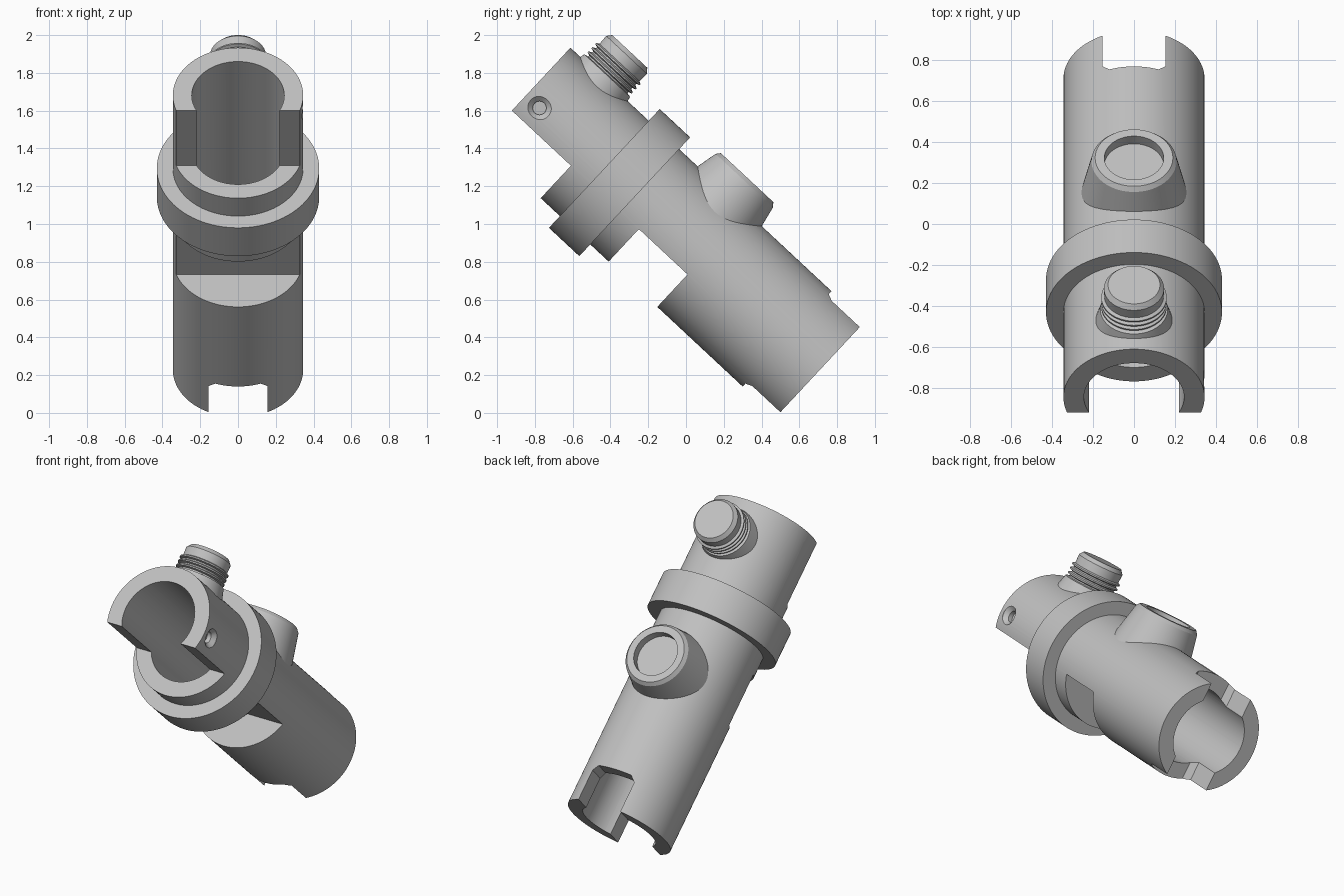
import bpy, bmesh, math
from mathutils import Matrix, Vector

if "Cube" in bpy.data.objects:
    bpy.data.objects.remove(bpy.data.objects["Cube"], do_unlink=True)

steel = bpy.data.materials.new("plain_grey")
steel.use_nodes = True
GREY = (0.53, 0.53, 0.53, 1)
steel.diffuse_color = GREY
steel.node_tree.nodes["Principled BSDF"].inputs["Base Color"].default_value = GREY

# Everything is built with the tube along local y, then tilted into place
TILT = math.radians(43)
PLACE = (Matrix.Translation((0, 0, -0.006)) @ Matrix.Rotation(-TILT, 4, 'X')
         @ Matrix.Translation((0, 0, 0.656)))
ALONG_Y = Matrix.Rotation(-math.pi / 2, 4, 'X')
ALONG_X = Matrix.Rotation(math.pi / 2, 4, 'Y')


def finish(bm, name):
    bmesh.ops.remove_doubles(bm, verts=bm.verts, dist=1e-5)
    bmesh.ops.recalc_face_normals(bm, faces=bm.faces)
    mesh = bpy.data.meshes.new(name)
    bm.to_mesh(mesh)
    bm.free()
    mesh.materials.append(steel)
    ob = bpy.data.objects.new(name, mesh)
    bpy.context.collection.objects.link(ob)
    return ob


def lathe(name, profile, matrix, closed=False, steps=96):
    """Spin (radius, height) points around z, then move by matrix."""
    bm = bmesh.new()
    verts = [bm.verts.new((r, 0, h)) for r, h in profile]
    edges = [bm.edges.new(pair) for pair in zip(verts, verts[1:])]
    if closed:
        edges.append(bm.edges.new((verts[-1], verts[0])))
    bmesh.ops.spin(bm, geom=verts + edges, cent=(0, 0, 0), axis=(0, 0, 1),
                   angle=math.tau, steps=steps, use_merge=True)
    bm.transform(matrix)
    return finish(bm, name)


def prism(name, outline, z0, z1):
    bm = bmesh.new()
    face = bm.faces.new([bm.verts.new((x, y, z0)) for x, y in outline])
    top = bmesh.ops.extrude_face_region(bm, geom=[face])["geom"]
    bmesh.ops.translate(bm, vec=(0, 0, z1 - z0),
                        verts=[v for v in top if isinstance(v, bmesh.types.BMVert)])
    return finish(bm, name)


def cut(ob, cutters):
    bpy.context.view_layer.objects.active = ob
    for c in cutters:
        c.hide_render = True
        mod = ob.modifiers.new("cut", 'BOOLEAN')
        mod.operation, mod.solver, mod.object = 'DIFFERENCE', 'EXACT', c
        bpy.ops.object.modifier_apply(modifier=mod.name)


R, BORE = 0.345, 0.245
TOP, END = -1.77, 0.359

# Solid tube, later hollowed and notched
tube = lathe("main_tube", [(0, TOP), (R, TOP), (R, END), (0, END)], ALONG_Y)
bore = lathe("bore_cutter", [(0, TOP - 1), (BORE, TOP - 1), (BORE, END + 1), (0, END + 1)], ALONG_Y)

# Open underside at the top end and a window below the collar
windows = []
for y0, y1 in ((TOP - 0.2, -1.342), (-0.85, -0.498)):
    windows.append(prism("window_cutter", [(-0.6, y0), (0.6, y0), (0.6, y1), (-0.6, y1)], -0.6, -0.11))

# Opposed slots with chamfered corners in the lower end
half = [(0.12, 0.12), (0.155, 0.155), (0.155, END + 0.2)]
slot = prism("slot_cutter", half + [(-x, y) for x, y in reversed(half)], -0.6, 0.6)

# Shallow countersunk holes on both sides
sinks = []
for side in (1, -1):
    at = Matrix.Translation((0, -1.672, 0)) @ Matrix.Rotation(0 if side > 0 else math.pi, 4, 'Z')
    sinks.append(lathe("sink_cutter", [(0, 0.29), (0.036, 0.29), (0.036, 0.318), (0.063, 0.343),
                                       (0.063, 0.4), (0, 0.4)], at @ ALONG_X, steps=32))

cut(tube, [bore, slot] + windows + sinks)

# Collar ring around the tube
collar = lathe("collar", [(0.3, -1.203), (0.43, -1.203), (0.43, -0.983), (0.3, -0.983)],
               ALONG_Y, closed=True)

# Tapered port boss with a recessed face
port = lathe("port_boss", [(0, 0.2), (0.263, 0.2), (0.208, 0.458), (0.19, 0.48), (0.145, 0.48),
                           (0.145, 0.425), (0, 0.425)],
             Matrix.Translation((0, -0.617, 0)), steps=72)
cut(port, [bore])

# Threaded stud on a flared foot
stud_profile = [(0, 0.26), (0.195, 0.26), (0.165, 0.37)]
for i in range(3):
    h = 0.375 + 0.03 * i
    stud_profile += [(0.142, h), (0.142, h + 0.008), (0.16, h + 0.014), (0.16, h + 0.022)]
stud_profile += [(0.145, 0.465), (0.147, 0.52), (0.127, 0.545), (0, 0.545)]
stud = lathe("threaded_stud", stud_profile, Matrix.Translation((0, -1.527, 0)), steps=64)

for c in [bore, slot] + windows + sinks:
    bpy.data.objects.remove(c, do_unlink=True)

# Tilt the finished parts and smooth the round faces
bpy.ops.object.select_all(action='DESELECT')
for ob in (tube, collar, port, stud):
    ob.data.transform(PLACE)
    ob.select_set(True)
bpy.context.view_layer.objects.active = tube
bpy.ops.object.shade_smooth_by_angle(angle=math.radians(25))
